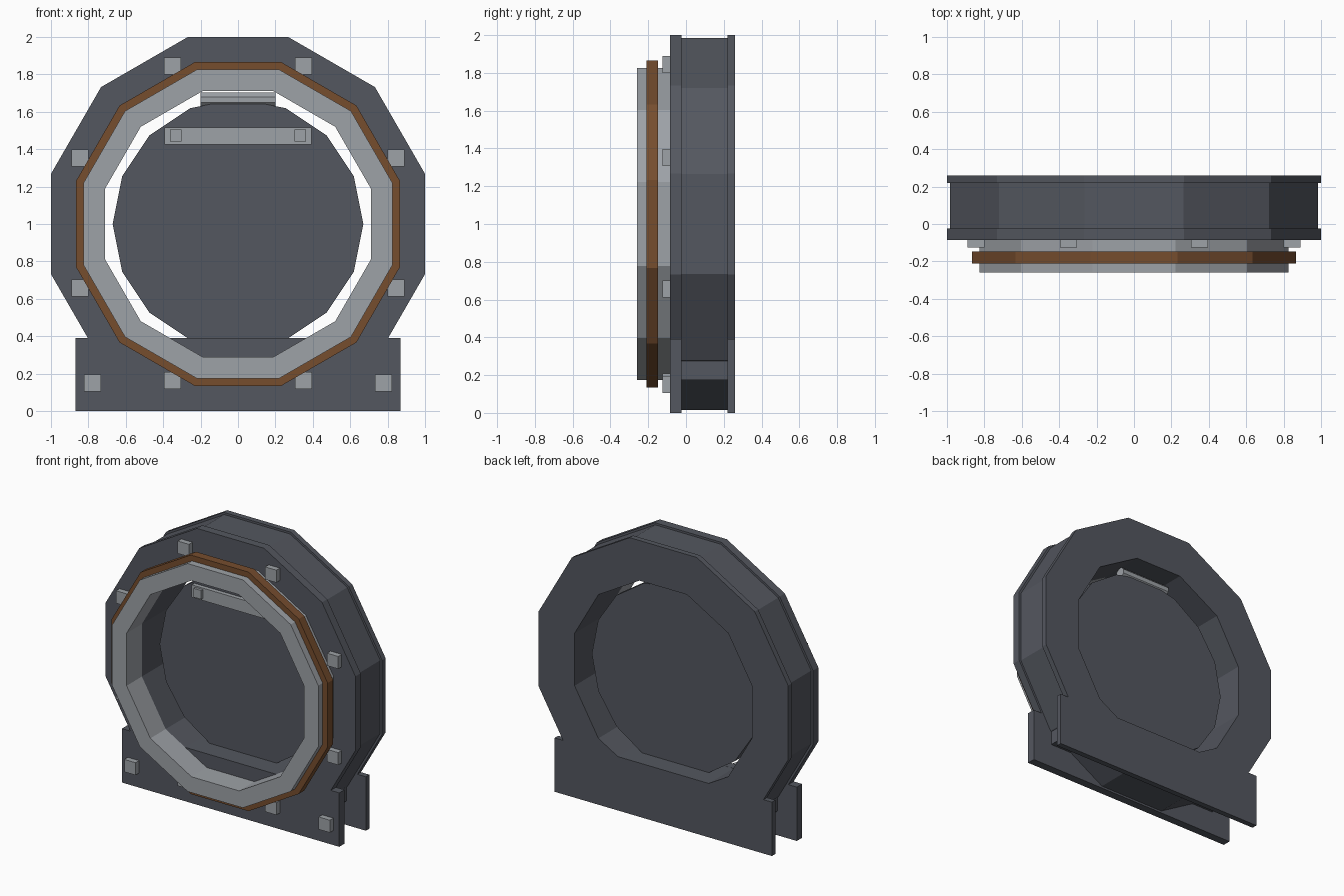
import bpy, bmesh, math
from mathutils import Matrix

if "Cube" in bpy.data.objects:
    bpy.data.objects.remove(bpy.data.objects["Cube"])


def material(name, rgb):
    m = bpy.data.materials.new(name)
    m.diffuse_color = (*rgb, 1)
    m.use_nodes = True
    m.node_tree.nodes["Principled BSDF"].inputs["Base Color"].default_value = m.diffuse_color
    return m


DARK = material("dark_steel", (0.088, 0.095, 0.115))
LIGHT = material("light_grey", (0.340, 0.360, 0.385))
BROWN = material("rust_brown", (0.180, 0.074, 0.027))
CZ = 1.0          # height of the ring centre


def dodecagon(apothem, cut=None):
    """Flat-topped 12-gon; with cut=(z, face_angle) it stops at a level chord."""
    r = apothem / math.cos(math.radians(15))
    pts = [(r * math.cos(math.radians(a)), CZ + r * math.sin(math.radians(a)))
           for a in range(-75, 256, 30)]
    if cut:
        z, angle = cut
        n = math.radians(angle)
        x = (apothem - (z - CZ) * math.sin(n)) / math.cos(n)
        pts = [(x, z)] + [p for p in pts if p[1] > z] + [(-x, z)]
    return pts


def rect(x, z, w, h):
    return [(x - w / 2, z - h / 2), (x + w / 2, z - h / 2),
            (x + w / 2, z + h / 2), (x - w / 2, z + h / 2)]


def extrude(name, outlines, y0, y1, mat):
    """Fill x/z outlines (inner ones become holes) and extrude along y."""
    cu = bpy.data.curves.new(name, 'CURVE')
    cu.dimensions = '2D'
    cu.fill_mode = 'BOTH'
    cu.extrude = (y1 - y0) / 2
    for pts in outlines:
        sp = cu.splines.new('POLY')
        sp.points.add(len(pts) - 1)
        for p, (x, z) in zip(sp.points, pts):
            p.co = (x, z, 0, 1)
        sp.use_cyclic_u = True
    tmp = bpy.data.objects.new(name + "_outline", cu)
    bpy.context.collection.objects.link(tmp)
    bpy.context.view_layer.update()
    dg = bpy.context.evaluated_depsgraph_get()
    me = bpy.data.meshes.new_from_object(tmp.evaluated_get(dg))
    bpy.data.objects.remove(tmp)
    me.transform(Matrix.Translation((0, (y0 + y1) / 2, 0)) @ Matrix.Rotation(math.pi / 2, 4, 'X'))
    bm = bmesh.new()
    bm.from_mesh(me)
    bmesh.ops.remove_doubles(bm, verts=bm.verts, dist=1e-4)
    bmesh.ops.recalc_face_normals(bm, faces=bm.faces)
    for f in bm.faces:
        f.smooth = False
    bm.to_mesh(me)
    bm.free()
    me.name = name
    me.materials.clear()
    me.materials.append(mat)
    ob = bpy.data.objects.new(name, me)
    bpy.context.collection.objects.link(ob)
    return ob


# front and back plates: ring merged with a wide foot
FOOT = 0.39
plate = dodecagon(1.0, (FOOT, -30)) + [(-0.87, FOOT), (-0.87, 0), (0.87, 0), (0.87, FOOT)]
hole = dodecagon(0.71, (FOOT, -60))
extrude("front_plate", [plate, hole], -0.085, -0.025, DARK)
extrude("back_plate", [plate, hole], 0.22, 0.26, DARK)

# tube between the plates and the block under its opening
extrude("core_ring", [dodecagon(0.985), dodecagon(0.71)], -0.025, 0.22, DARK)
extrude("core_block", [rect(0, 0.282, 1.43, 0.214)], -0.025, 0.22, DARK)

# protruding front collar with its brown band
extrude("collar", [dodecagon(0.825), dodecagon(0.71)], -0.26, -0.085, LIGHT)
extrude("collar_band", [dodecagon(0.865), dodecagon(0.82)], -0.21, -0.148, BROWN)

# square bolts on the front plate
bolts = [rect(s * x, z, 0.09, 0.09) for s in (-1, 1)
         for x, z in ((0.35, 1.845), (0.845, 1.353), (0.845, 0.657), (0.35, 0.163), (0.778, 0.15))]
extrude("bolts", bolts, -0.125, -0.085, LIGHT)

# round flap inside the opening
flap = [(0.67 * math.cos(math.tau * i / 16), CZ + 0.67 * math.sin(math.tau * i / 16))
        for i in range(16)]
extrude("flap", [flap], 0.06, 0.12, DARK)
extrude("flap_strap", [rect(0, 1.47, 0.785, 0.09)], 0.03, 0.06, LIGHT)
extrude("strap_bolts", [rect(s * 0.333, 1.472, 0.06, 0.064) for s in (-1, 1)], 0.012, 0.03, LIGHT)

# hinge rod at the top of the flap
bpy.ops.mesh.primitive_cylinder_add(vertices=8, radius=0.04, depth=0.4,
                                    location=(0, 0.09, 1.665), rotation=(0, math.pi / 2, 0))
rod = bpy.context.object
rod.name = "hinge_rod"
rod.data.transform(Matrix.Rotation(math.pi / 8, 4, 'Z'))
rod.data.materials.append(LIGHT)
